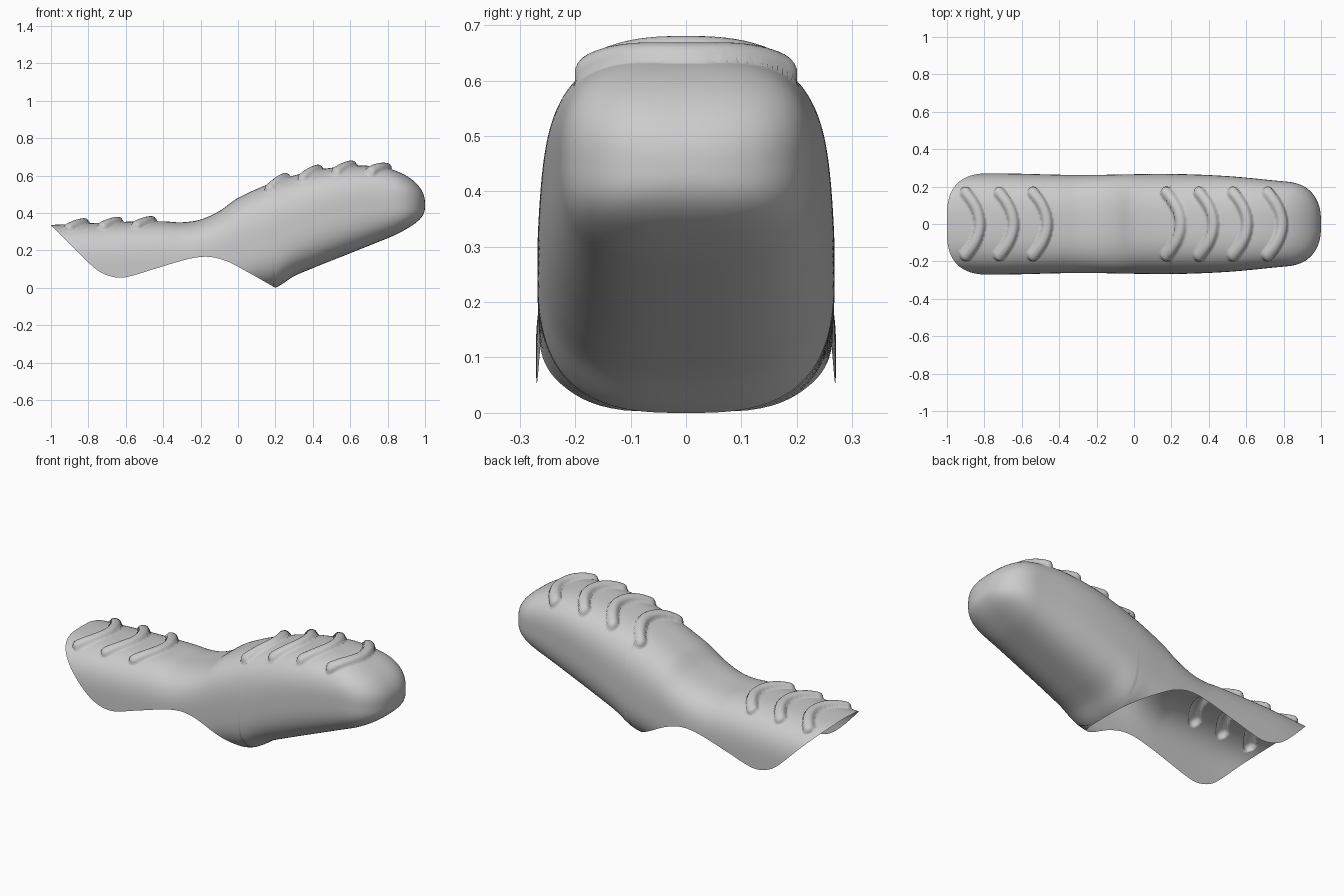
import bpy, bmesh, math

if "Cube" in bpy.data.objects:
    bpy.data.objects.remove(bpy.data.objects["Cube"], do_unlink=True)

# Profile tables along the length: (x, value)
TOP = [(-1, .336), (-.8, .345), (-.6, .353), (-.4, .355), (-.3, .35), (-.2, .365), (-.1, .41),
       (0, .48), (.2, .568), (.4, .625), (.6, .652), (.7, .652), (.8, .638), (.9, .61), (1, .58)]
MID = [(-1, .09), (-.3, .12), (0, .2), (.2, .27), (.5, .4), (.8, .455), (1, .44)]
BOTTOM = [(-1, -.5), (-.3, -.35), (-.15, -.2), (0, -.06), (.1, -.02), (.2, 0), (.3, .062),
          (.4, .105), (.6, .185), (.8, .265), (.9, .305), (1, .335)]
WIDTH = [(-1, .265), (-.75, .271), (-.3, .262), (0, .266), (.2, .268), (.5, .256),
         (.8, .228), (.9, .22), (1, .21)]
RIM = [(-1, .333), (-.9, .235), (-.8, .135), (-.74, .086), (-.68, .061), (-.62, .054),
       (-.55, .069), (-.45, .1), (-.25, .157), (-.15, .165), (-.05, .138), (.05, .085), (.2, 0)]
RIB_ENDS = [-.9, -.72, -.54, .175, .35, .53, .715]
NOSE_Z, OPEN_END = .44, .2
HALF = 80


def curve(table, x):
    """Smooth interpolation through a table of points."""
    def slope(i):
        a, b = table[max(i - 1, 0)], table[min(i + 1, len(table) - 1)]
        return (b[1] - a[1]) / (b[0] - a[0])
    i = 0
    while i < len(table) - 2 and x > table[i + 1][0]:
        i += 1
    (x0, v0), (x1, v1) = table[i], table[i + 1]
    h = x1 - x0
    t = (x - x0) / h
    return (v0 * (1 + 2 * t) * (1 - t) ** 2 + h * slope(i) * t * (1 - t) ** 2
            + v1 * t * t * (3 - 2 * t) - h * slope(i + 1) * t * t * (1 - t))


def half_section(x):
    """Evenly spaced (y, z) points from the crown down to the rim or the sole."""
    top, mid, low, wide = (curve(t, x) for t in (TOP, MID, BOTTOM, WIDTH))
    if x > .8:  # rounded nose
        e = max(0, 1 - ((x - .8) / .2) ** 2.6) ** (1 / 2.6)
        top, mid, low = (NOSE_Z + (v - NOSE_Z) * e for v in (top, mid, low))
        wide *= e
    power = 2 / 2.9
    raw = []
    for i in range(401):
        a = math.pi * i / 400
        c = math.cos(a)
        size = top - mid if c > 0 else mid - low
        raw.append((wide * max(0, math.sin(a)) ** power,
                    mid + math.copysign(abs(c) ** power, c) * size))
    raw[-1] = (0, low)
    if x < OPEN_END - 1e-6:  # trim at the opening
        cut = curve(RIM, x)
        kept = [raw[0]]
        for p, q in zip(raw, raw[1:]):
            if q[1] <= cut:
                f = (p[1] - cut) / max(p[1] - q[1], 1e-9)
                kept.append((p[0] + (q[0] - p[0]) * f, cut))
                break
            kept.append(q)
        raw = kept
    dist = [0]
    for p, q in zip(raw, raw[1:]):
        dist.append(dist[-1] + math.dist(p, q))
    out, j = [], 0
    for k in range(HALF + 1):
        d = dist[-1] * k / HALF
        while j < len(raw) - 2 and dist[j + 1] < d:
            j += 1
        f = (d - dist[j]) / max(dist[j + 1] - dist[j], 1e-9)
        out.append(tuple(raw[j][n] + (raw[j + 1][n] - raw[j][n]) * f for n in (0, 1)))
    return out


def rib_height(x, y):
    """Raised crescent ribs with rounded ends."""
    best = 1
    reach = .165
    for end in RIB_ENDS:
        if not end - .05 < x < end + .13:
            continue
        for i in range(41):
            py = reach * (i / 20 - 1)
            px = end + .075 * (1 - (py / reach) ** 2)
            best = min(best, math.hypot(x - px, y - py))
    r = best / .031
    return .028 * (1 - r ** 2.5) ** .6 if r < 1 else 0


# Shell lofted along the length
stations = [-1 + .0075 * i for i in range(160)] + [OPEN_END + .0075 * i for i in range(81)]
stations += [.8 + .2 * math.sin(math.pi / 2 * i / 40) for i in range(1, 41)]
bm = bmesh.new()
rows = []
for x in stations:
    half = half_section(x)
    ring = [(-y, z) for y, z in reversed(half)] + half[1:]
    rows.append([bm.verts.new((x, y, z)) for y, z in ring])
for a, b in zip(rows, rows[1:]):
    for i in range(2 * HALF):
        bm.faces.new((a[i], b[i], b[i + 1], a[i + 1]))
bmesh.ops.remove_doubles(bm, verts=bm.verts, dist=.0001)
bm.normal_update()

# Ribs pressed outwards from the upper surface
moves = [(v, v.normal * rib_height(v.co.x, v.co.y)) for v in bm.verts if v.normal.z > .15]
for v, move in moves:
    v.co += move

mesh = bpy.data.meshes.new("ribbed_shell")
bm.to_mesh(mesh)
bm.free()
shell = bpy.data.objects.new("ribbed_shell", mesh)
bpy.context.collection.objects.link(shell)

grey = bpy.data.materials.new("plain_grey")
grey.use_nodes = True
colour = (.6, .6, .6, 1)
grey.diffuse_color = colour
grey.node_tree.nodes["Principled BSDF"].inputs["Base Color"].default_value = colour
mesh.materials.append(grey)
for p in mesh.polygons:
    p.use_smooth = True
